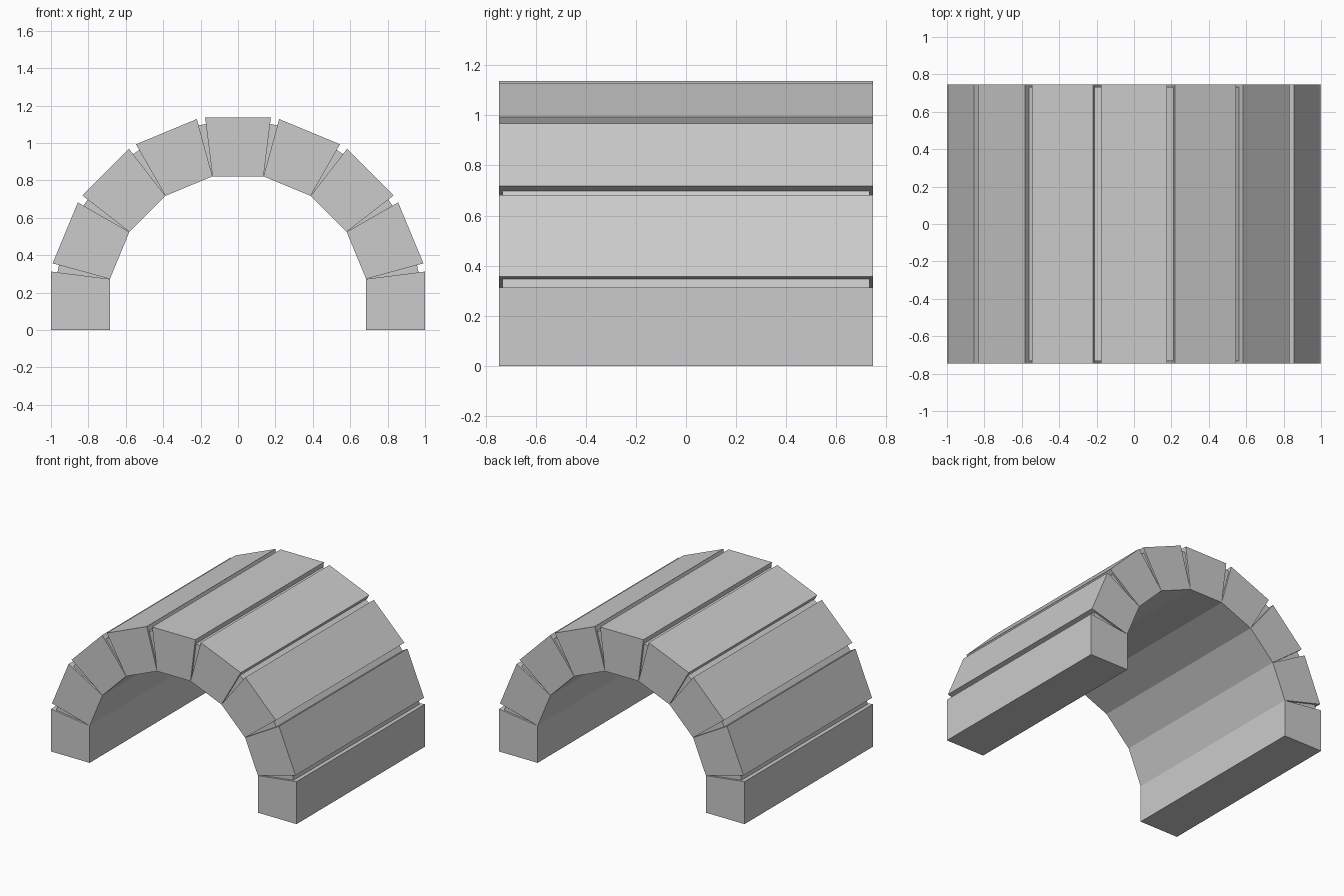
import bpy
from math import tan, cos, sin, radians, pi

if "Cube" in bpy.data.objects:
    bpy.data.objects.remove(bpy.data.objects["Cube"])

STEP = radians(22.5)
R_IN, R_OUT = 0.685, 1.0
IN_HALF = R_IN * tan(STEP / 2)
OUT_HALF = 0.176
CENTRE_Z = IN_HALF
HALF_LEN = 0.747


def prism(name, profile, angle, half_len):
    """Extrude a (radial, tangential) profile along y, turned by angle about the arch centre."""
    pts = [(r * cos(angle) - t * sin(angle),
            r * sin(angle) + t * cos(angle) + CENTRE_Z) for r, t in profile]
    n = len(pts)
    verts = [(x, y, z) for y in (-half_len, half_len) for x, z in pts]
    faces = [tuple(range(n)), tuple(range(2 * n - 1, n - 1, -1))]
    faces += [(i, i + n, (i + 1) % n + n, (i + 1) % n) for i in range(n)]
    mesh = bpy.data.meshes.new(name)
    mesh.from_pydata(verts, [], faces)
    obj = bpy.data.objects.new(name, mesh)
    bpy.context.collection.objects.link(obj)
    return obj


# Stone blocks: the two footing blocks have a flat, level underside
for i in range(9):
    low = -IN_HALF if i == 0 else -OUT_HALF
    high = IN_HALF if i == 8 else OUT_HALF
    prism("arch_block", [(R_IN, -IN_HALF), (R_OUT, low), (R_OUT, high), (R_IN, IN_HALF)],
          i * STEP, HALF_LEN)

# Recessed mortar wedges filling the joints
apex = R_IN / cos(STEP / 2)
for i in range(8):
    prism("mortar_joint", [(apex, 0), (0.98, -0.02), (0.98, 0.02)],
          (i + 0.5) * STEP, HALF_LEN - 0.014)
